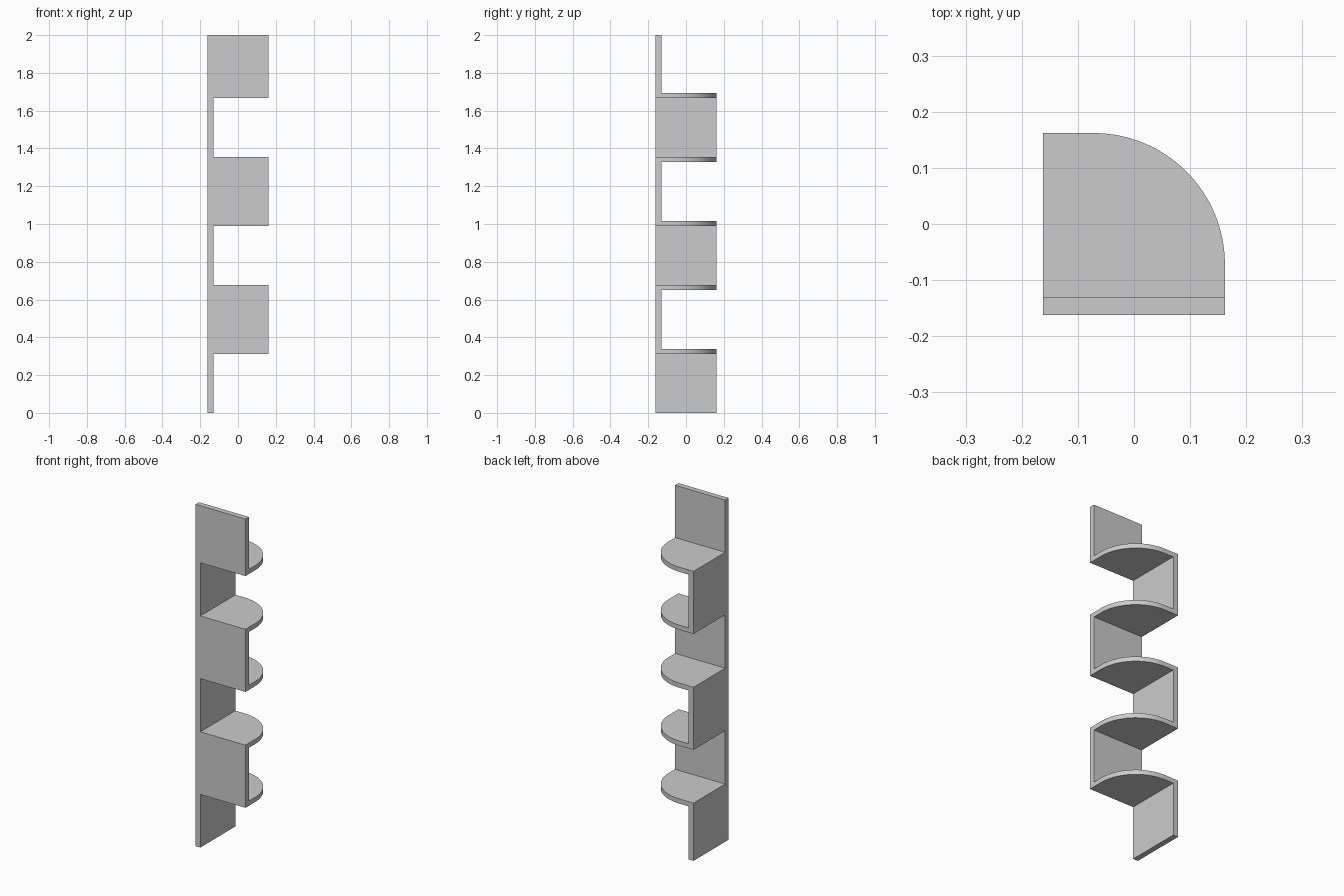
import bpy, bmesh
from math import sin, cos, pi

if "Cube" in bpy.data.objects:
    bpy.data.objects.remove(bpy.data.objects["Cube"])

H = 0.162           # half width of the unit
BOARD = 0.032       # upright thickness
SHELF = 0.0275      # shelf thickness
FIRST, PITCH, COUNT = 0.3105, 0.339, 5
RADIUS = 0.234      # rounded shelf corner


def prism(name, outline, z0, z1):
    """Extrude a plan outline from z0 up to z1."""
    bm = bmesh.new()
    face = bm.faces.new([bm.verts.new((x, y, z0)) for x, y in outline])
    res = bmesh.ops.extrude_face_region(bm, geom=[face])
    top = [g for g in res["geom"] if isinstance(g, bmesh.types.BMVert)]
    bmesh.ops.translate(bm, verts=top, vec=(0, 0, z1 - z0))
    bmesh.ops.recalc_face_normals(bm, faces=bm.faces)
    mesh = bpy.data.meshes.new(name)
    bm.to_mesh(mesh)
    bm.free()
    obj = bpy.data.objects.new(name, mesh)
    bpy.context.collection.objects.link(obj)
    return obj


# Plan outlines: quarter-round shelf, left upright, front upright
c = H - RADIUS
arc = [(c + RADIUS * cos(a), c + RADIUS * sin(a))
       for a in (pi / 2 * i / 32 for i in range(33))]
shelf_plan = [(-H, -H), (H, -H)] + arc + [(-H, H)]
side_plan = [(-H, -H), (-H + BOARD, -H), (-H + BOARD, H), (-H, H)]
front_plan = [(-H, -H), (H, -H), (H, -H + BOARD), (-H, -H + BOARD)]

# Shelves
bottoms = [FIRST + PITCH * i for i in range(COUNT)]
for i, z in enumerate(bottoms):
    shelf = prism(f"shelf_{i + 1}", shelf_plan, z, z + SHELF)
    bpy.ops.object.select_all(action='DESELECT')
    shelf.select_set(True)
    bpy.context.view_layer.objects.active = shelf
    bpy.ops.object.shade_smooth_by_angle(angle=pi / 6)

# Uprights zigzag between the left side and the front
lows = [0] + [z + SHELF for z in bottoms]
highs = bottoms + [2]
for i, (z0, z1) in enumerate(zip(lows, highs)):
    name, plan = (("front_upright", front_plan) if i % 2
                  else ("side_upright", side_plan))
    prism(f"{name}_{i // 2 + 1}", plan, z0, z1)
